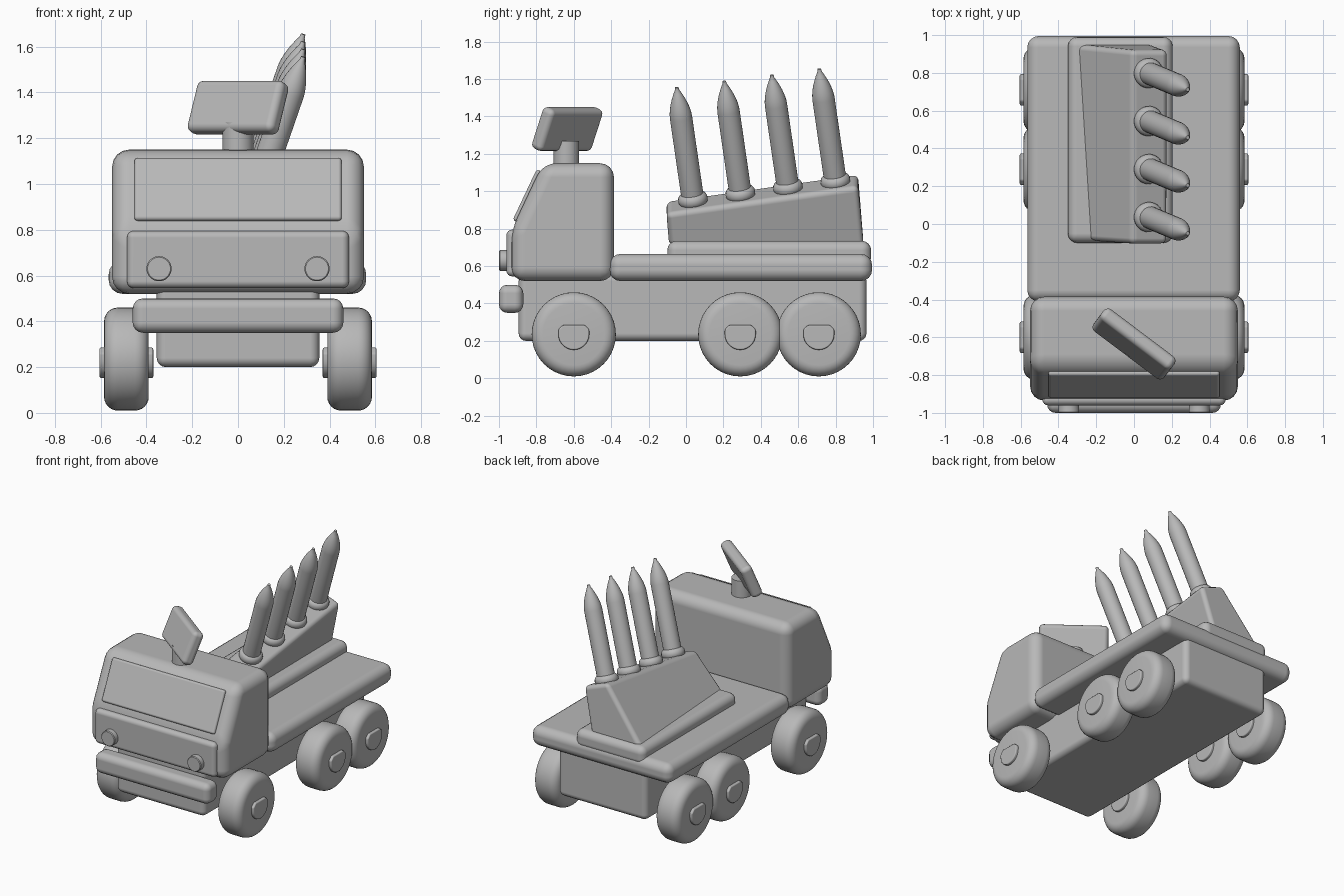
import bpy, bmesh, math
from mathutils import Vector, Matrix

if "Cube" in bpy.data.objects:
    bpy.data.objects.remove(bpy.data.objects["Cube"])

grey = bpy.data.materials.new("plain grey")
grey.diffuse_color = (0.48, 0.48, 0.48, 1)
grey.use_nodes = True
grey.node_tree.nodes["Principled BSDF"].inputs["Base Color"].default_value = grey.diffuse_color


def finish(name, bm, bevel=0.0, segments=4, matrix=None):
    """Turn a bmesh into a smooth shaded object with rounded edges."""
    bmesh.ops.recalc_face_normals(bm, faces=bm.faces)
    me = bpy.data.meshes.new(name)
    bm.to_mesh(me)
    bm.free()
    ob = bpy.data.objects.new(name, me)
    bpy.context.collection.objects.link(ob)
    me.materials.append(grey)
    if matrix:
        ob.matrix_world = matrix
    me.shade_smooth()
    if bevel:
        mod = ob.modifiers.new("rounding", "BEVEL")
        mod.width = bevel
        mod.segments = segments
        mod.limit_method = "ANGLE"
        mod.angle_limit = math.radians(25)
        mod.harden_normals = True
    else:
        me.set_sharp_from_angle(angle=math.radians(40))
    return ob


def box(name, x, y, z, bevel, matrix=None):
    """Rounded box given by its ranges on each axis."""
    bm = bmesh.new()
    bmesh.ops.create_cube(bm, size=1)
    for v in bm.verts:
        v.co = [(r[0] + r[1]) / 2 + c * (r[1] - r[0]) for r, c in zip((x, y, z), v.co)]
    return finish(name, bm, bevel, matrix=matrix)


def loft(name, ring_a, ring_b, bevel, matrix=None):
    """Solid between two matching outlines."""
    bm = bmesh.new()
    a = [bm.verts.new(p) for p in ring_a]
    b = [bm.verts.new(p) for p in ring_b]
    bm.faces.new(a)
    bm.faces.new(b)
    for i in range(len(a)):
        j = (i + 1) % len(a)
        bm.faces.new((a[i], a[j], b[j], b[i]))
    return finish(name, bm, bevel, matrix=matrix)


def lathe(name, profile, start, direction, sides=32):
    """Revolve (radius, height) points around an axis."""
    bm = bmesh.new()
    rings = [[bm.verts.new((r * math.cos(t), r * math.sin(t), h))
              for t in (2 * math.pi * k / sides for k in range(sides))] for r, h in profile]
    bm.faces.new(rings[0])
    bm.faces.new(rings[-1])
    for a, b in zip(rings, rings[1:]):
        for i in range(sides):
            j = (i + 1) % sides
            bm.faces.new((a[i], a[j], b[j], b[i]))
    q = Vector(direction).to_track_quat("Z", "Y")
    return finish(name, bm, matrix=Matrix.Translation(start) @ q.to_matrix().to_4x4())


# Body
box("chassis", (-0.355, 0.355), (-0.895, 0.965), (0.2, 0.56), 0.04)
box("flat_bed", (-0.565, 0.56), (-0.41, 0.995), (0.52, 0.665), 0.06)
box("launcher_plate", (-0.35, 0.205), (-0.1, 0.99), (0.6, 0.735), 0.05)
box("bumper", (-0.46, 0.46), (-1.0, -0.87), (0.35, 0.5), 0.045)
box("grille", (-0.485, 0.485), (-0.96, -0.88), (0.545, 0.795), 0.03)

# Cab with sloping front
side = [(-0.935, 0.52), (-0.935, 0.79), (-0.765, 1.15), (-0.385, 1.15), (-0.385, 0.52)]
loft("cab", [(-0.55, y, z) for y, z in side], [(0.55, y, z) for y, z in side], 0.075)
slope = math.atan2(0.17, 0.36)
box("windscreen", (-0.453, 0.453), (-0.017, 0.02), (-0.15, 0.15), 0.015,
    Matrix.Translation((0, -0.847, 0.975)) @ Matrix.Rotation(-slope, 4, "X"))

# Headlights
for s in (-1, 1):
    lathe("headlight", [(0.055, 0), (0.055, 0.055), (0.05, 0.06)],
          (s * 0.345, -0.94, 0.63), (0, -1, 0))

# Wheels with rounded tyres and flat-topped hubs
tyre = []
for k in range(7):
    t = math.pi / 2 * k / 6
    tyre.append((0.165 + 0.06 * math.sin(t), 0.06 - 0.06 * math.cos(t)))
tyre += [(r, 0.195 - h) for r, h in reversed(tyre)]
hub = [(0.083 * math.cos(t), 0.083 * math.sin(t))
       for t in (math.pi + math.pi * k / 14 for k in range(15))]
hub += [(0.083, 0.025), (0.058, 0.05), (-0.058, 0.05), (-0.083, 0.025)]
for s in (-1, 1):
    for y in (-0.6, 0.29, 0.71):
        lathe("wheel", tyre, (s * 0.39, y, 0.235), (s, 0, 0), 40)
        loft("wheel_hub", [(s * 0.37, y + a, 0.235 + b) for a, b in hub],
             [(s * 0.605, y + a, 0.235 + b) for a, b in hub], 0.008)

# Leaning launcher base, rising to the back
loft("launcher_base",
     [(-0.25, -0.09, 0.71), (-0.01, -0.105, 0.95), (0.18, -0.105, 0.88), (0.1, -0.09, 0.71)],
     [(-0.31, 0.95, 0.71), (-0.01, 0.92, 1.095), (0.18, 0.92, 1.025), (0.1, 0.95, 0.71)], 0.03)

# Four rockets, each in a round collar
aim = Vector((0.215, -0.09, 0.62))
length = aim.length
rocket = [(0.06, 0)]
for k in range(9):
    u = k / 8
    rocket.append((0.012 + 0.048 * (1 - u ** 1.7), length - 0.17 + 0.155 * u))
rocket.append((0.01, length))
collar = []
for k in range(9):
    t = math.pi * (k / 8 - 0.5)
    collar.append((0.05 + 0.03 * math.cos(t), 0.03 + 0.035 * math.sin(t)))
for i in range(4):
    start = Vector((0.07, 0.04 + 0.254 * i, 0.935 + 0.033 * i))
    lathe("rocket", rocket, start, aim, 24)
    lathe("rocket_collar", collar, start - aim * 0.01, aim, 24)

# Radar panel turned and tilted on a post
lathe("radar_post", [(0.068, 0), (0.068, 0.17)], (0, -0.64, 1.1), (0, 0, 1))
box("radar_panel", (-0.235, 0.235), (-0.04, 0.04), (-0.12, 0.12), 0.03,
    Matrix.Translation((0, -0.635, 1.333)) @ Matrix.Rotation(math.radians(-37), 4, "Z")
    @ Matrix.Rotation(math.radians(-22), 4, "X"))
